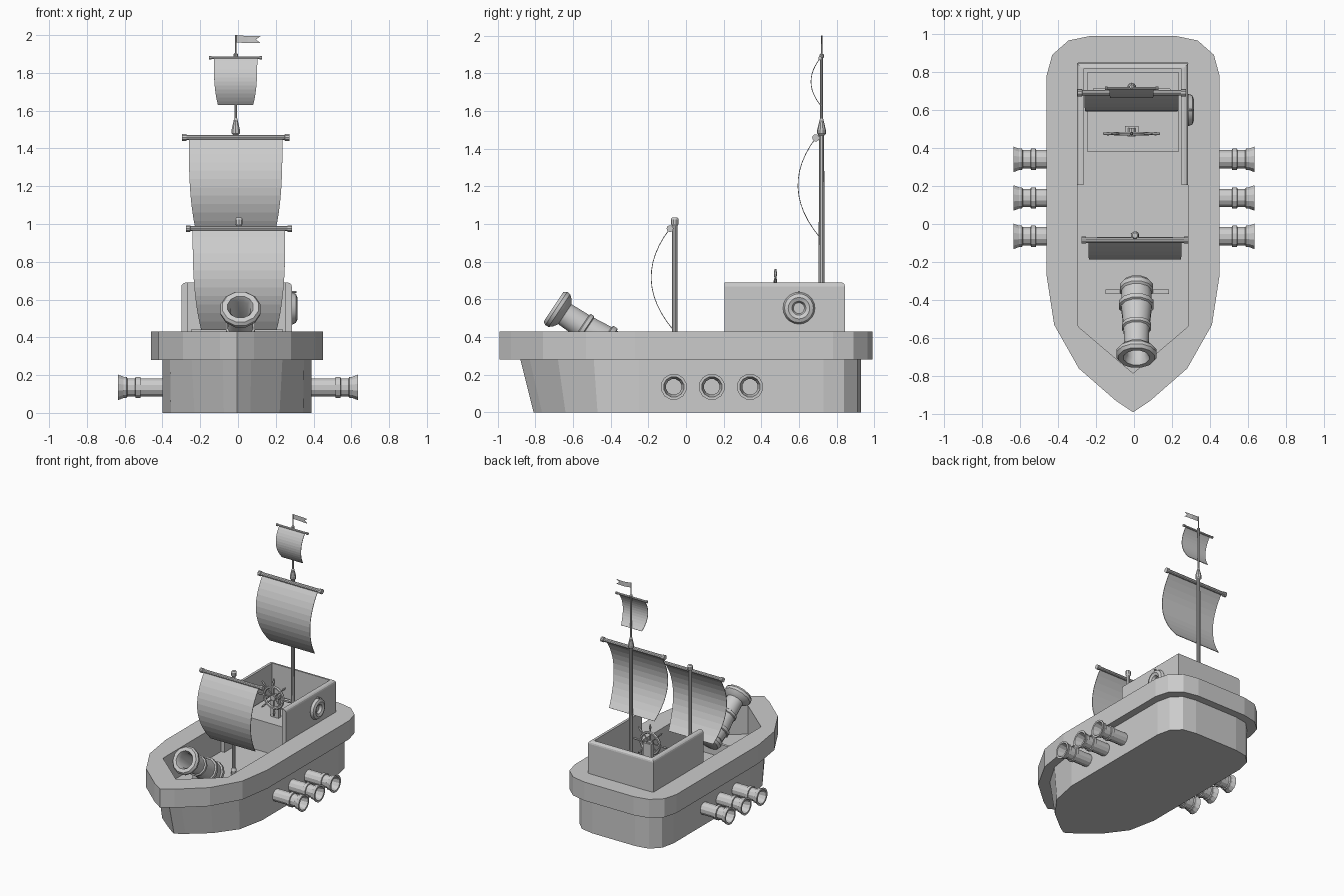
import bpy, bmesh, math
from mathutils import Vector

if "Cube" in bpy.data.objects:
    bpy.data.objects.remove(bpy.data.objects["Cube"])

CX = -0.005  # hull centre line


def make(name, verts, faces, smooth=False):
    me = bpy.data.meshes.new(name)
    me.from_pydata([tuple(v) for v in verts], [], faces)
    bm = bmesh.new()
    bm.from_mesh(me)
    bmesh.ops.recalc_face_normals(bm, faces=bm.faces)
    bm.to_mesh(me)
    bm.free()
    ob = bpy.data.objects.new(name, me)
    bpy.context.collection.objects.link(ob)
    if smooth:
        bpy.ops.object.select_all(action='DESELECT')
        ob.select_set(True)
        bpy.context.view_layer.objects.active = ob
        bpy.ops.object.shade_smooth_by_angle(angle=math.radians(35))
    return ob


def loft(name, rings, cap_ends=True, closed=False, smooth=False):
    """Skin a list of equally sized closed rings."""
    n, m = len(rings[0]), len(rings)
    verts = [v for r in rings for v in r]
    faces = []
    for i in range(m if closed else m - 1):
        a, b = i * n, (i + 1) % m * n
        faces += [(a + j, a + (j + 1) % n, b + (j + 1) % n, b + j) for j in range(n)]
    if cap_ends and not closed:
        faces += [tuple(range(n)), tuple(range((m - 1) * n, m * n))]
    return make(name, verts, faces, smooth)


def lathe(name, profile, origin, axis=(0, 0, 1), n=12, smooth=False):
    """Turn a (radius, distance along axis) profile around an axis."""
    q = Vector((0, 0, 1)).rotation_difference(Vector(axis).normalized())
    o = Vector(origin)
    rings = [[o + q @ Vector((r * math.cos(2 * math.pi * (j + .5) / n),
                              r * math.sin(2 * math.pi * (j + .5) / n), t))
              for j in range(n)] for r, t in profile]
    return loft(name, rings, smooth=smooth)


def torus(name, centre, R, r, axis, n=20, k=8, smooth=True):
    q = Vector((0, 0, 1)).rotation_difference(Vector(axis))
    rings = []
    for i in range(n):
        a = 2 * math.pi * i / n
        rings.append([Vector(centre) + q @ Vector((
            (R + r * math.cos(2 * math.pi * j / k)) * math.cos(a),
            (R + r * math.cos(2 * math.pi * j / k)) * math.sin(a),
            r * math.sin(2 * math.pi * j / k))) for j in range(k)])
    return loft(name, rings, closed=True, smooth=smooth)


def box(name, x0, x1, y0, y1, z0, z1):
    return loft(name, [[(x0, y0, z), (x1, y0, z), (x1, y1, z), (x0, y1, z)] for z in (z0, z1)])


def outline(half, z):
    """Mirror a half outline (bow to stern) into a full ring."""
    return [(CX + x, y, z) for x, y in half] + [(CX - x, y, z) for x, y in reversed(half[1:])]


# Hull: keel, overhanging gunwale and sunken deck in one skin
keel = [(0, -.81), (.07, -.765), (.225, -.64), (.35, -.47), (.395, -.25),
        (.395, .73), (.37, .84), (.30, .91), (.19, .93)]
waist = [(0, -.88), (.075, -.83), (.24, -.68), (.355, -.49)] + keel[4:]
rim = [(0, -.99), (.09, -.93), (.285, -.76), (.415, -.53), (.455, -.27),
       (.455, .78), (.425, .89), (.34, .965), (.22, .99)]
well = [(0, -.785), (.1, -.70), (.288, -.54), (.29, -.5), (.29, -.27),
        (.29, .78), (.29, .82), (.29, .848), (.22, .85)]
loft("hull", [outline(keel, 0), outline(waist, .28), outline(rim, .28),
              outline(rim, .43), outline(well, .43), outline(well, .2)])

# Stern cabin walls: U shape open to the bow
u = [(-.30, .205), (-.30, .845), (.285, .845), (.285, .205),
     (.25, .205), (.25, .815), (-.265, .815), (-.265, .205)]
cabin = loft("cabin_walls", [[(x, y, z) for x, y in u] for z in (.2, .69)])
bm = bmesh.new()
bm.from_mesh(cabin.data)
edges = [e for e in bm.edges if all(v.co.z > .6 for v in e.verts)
         and (all(v.co.y > .84 for v in e.verts) or all(v.co.x < -.29 for v in e.verts)
              or all(v.co.x > .28 for v in e.verts))]
bmesh.ops.bevel(bm, geom=edges, offset=.022, segments=3, affect='EDGES', profile=.5)
bm.to_mesh(cabin.data)
bm.free()
box("helm_platform", -.245, .235, .38, .8, .2, .445)

# Life ring and its hook
torus("life_ring", (.287, .6, .553), .057, .028, (1, 0, 0))
lathe("life_ring_hook", [(.006, 0), (.006, .03)], (.28, .6, .64), (1, 0, 0), 6)

# Ship's wheel on a pedestal
WC = Vector((-.012, .475, .61))
torus("wheel_rim", WC, .085, .011, (0, 1, 0), 16, 6)
for i in range(8):
    a = i * math.pi / 4
    lathe("wheel_spoke", [(.005, .0), (.005, .1), (.009, .125), (.005, .15)], WC,
          (math.cos(a), 0, math.sin(a)), 6)
lathe("wheel_hub", [(.022, -.016), (.022, .03)], WC, (0, 1, 0), 10)
box("wheel_pedestal", -.047, .023, .485, .515, .44, .62)

# Broadside guns
gun = [(.05, 0), (.05, .145), (.058, .147), (.058, .172), (.05, .174), (.05, .215),
       (.058, .22), (.058, .235), (.07, .265), (.055, .265), (.042, .2), (.042, .1)]
for side in (-1, 1):
    for y in (-.065, .137, .34):
        lathe("side_cannon", gun, (side * .37, y, .135), (side, 0, 0), 12)

# Bow cannon, tilted upward, on a cross plate
lathe("bow_cannon", [(.04, -.01), (.075, 0), (.09, .02), (.09, .045), (.08, .055),
                     (.083, .12), (.094, .125), (.094, .15), (.083, .155), (.072, .26),
                     (.08, .265), (.08, .285), (.07, .29), (.066, .40), (.09, .415),
                     (.108, .435), (.11, .455), (.098, .472), (.07, .472), (.055, .44), (.055, .2)],
      (.013, -.31, .30), (0, -.83, .55), 12, True)
box("bow_cannon_stand", -.15, .185, -.367, -.345, .2, .3)


def sail(name, x0, x1, y_top, z_top, y_mid, y_bot, z_bot, tuck, r):
    """Yard with end knobs and a billowing cloth below it."""
    mid = (x0 + x1) / 2
    L = (x1 - x0) + 3.3 * r + .025
    k = r * 1.3
    lathe(name + "_yard", [(k, 0), (k, 1.6 * r), (r, 1.7 * r), (r, L - 1.7 * r),
                           (k, L - 1.6 * r), (k, L)], (mid - L / 2, y_top, z_top), (1, 0, 0), 10)
    n = 12
    verts, faces = [], []
    for i in range(n + 1):
        t = i / n
        c = 2 * y_mid - (y_top + y_bot) / 2
        y = (1 - t) ** 2 * y_top + 2 * t * (1 - t) * c + t * t * y_bot
        z = z_top + (z_bot - z_top) * t
        s = tuck * t ** 3
        verts += [(x0 + s, y, z), (x1 - s, y, z)]
    for i in range(n):
        faces.append((2 * i, 2 * i + 1, 2 * i + 3, 2 * i + 2))
    ob = make(name, verts, faces)
    m = ob.modifiers.new("thickness", 'SOLIDIFY')
    m.thickness = .004
    m.offset = 0


# Fore mast and sail
lathe("fore_mast", [(.022, 0), (.022, .03), (.014, .05), (.014, .79), (.021, .80),
                    (.021, .825), (.014, .835)], (.005, -.06, .2), n=10)
sail("fore_sail", -.24, .25, -.085, .976, -.185, -.07, .44, .045, .014)

# Main mast with collar and thin topmast
lathe("main_mast", [(.016, .4), (.014, 1.47), (.023, 1.48), (.023, 1.50), (.011, 1.55),
                    (.008, 1.56), (.007, 1.88), (.012, 1.885), (.012, 1.90), (.004, 1.905),
                    (.004, 2.0)], (-.012, .72, 0), n=10)
sail("main_sail", -.26, .235, .69, 1.458, .595, .71, .93, .045, .015)
sail("top_sail", -.128, .102, .713, 1.88, .664, .715, 1.63, .022, .008)

# Swallow-tailed pennant
make("pennant", [(-.012, .72, 2.0), (.05, .724, 1.995), (.12, .718, 1.995), (.095, .72, 1.977),
                 (.12, .718, 1.957), (.05, .724, 1.957), (-.012, .72, 1.962)],
     [(0, 1, 5, 6), (1, 2, 3), (1, 3, 5), (3, 4, 5)])
